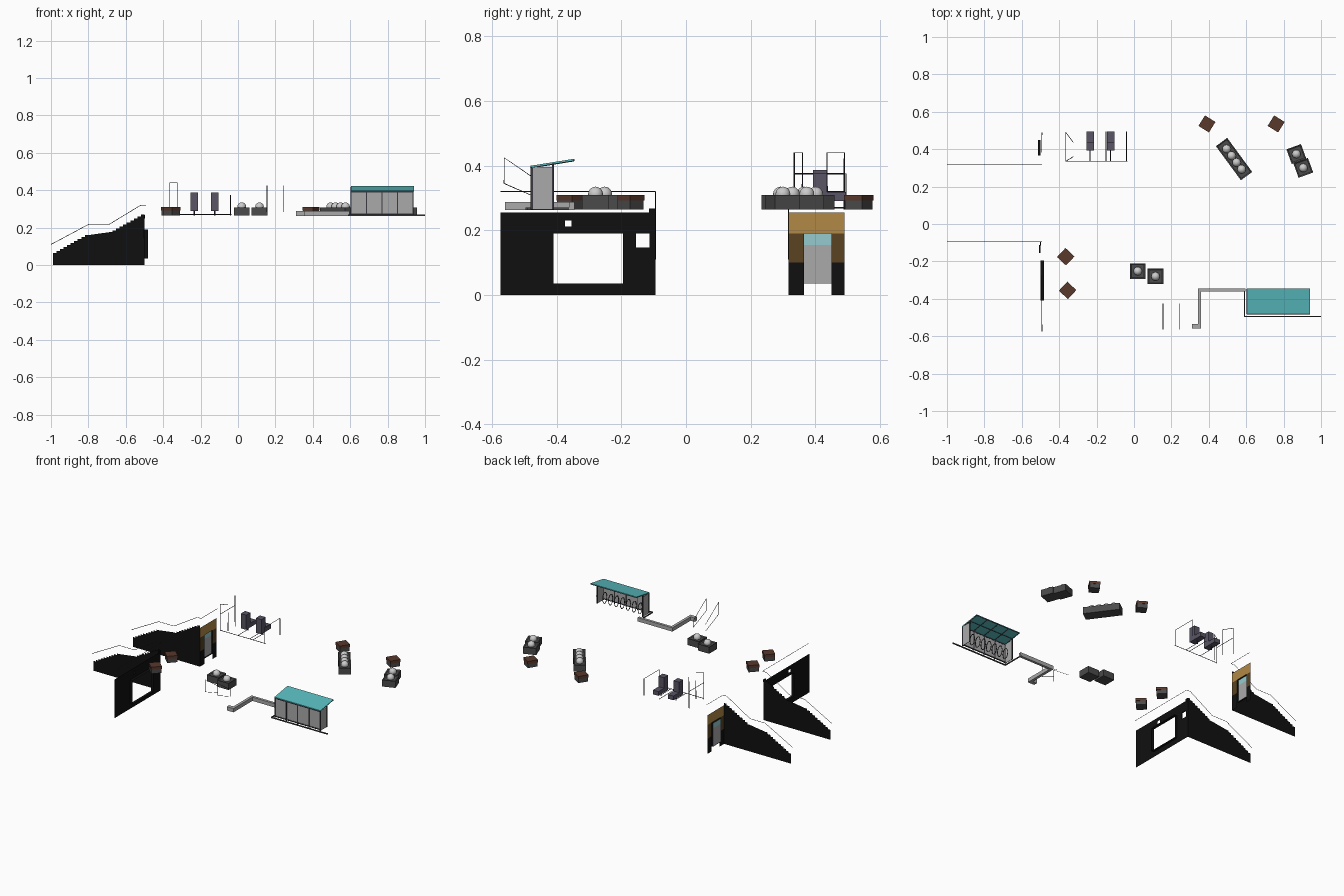
import bpy, bmesh, math
from mathutils import Matrix

if "Cube" in bpy.data.objects:
    bpy.data.objects.remove(bpy.data.objects["Cube"])

FLOOR = 0.265


def mat(name, r, g, b):
    m = bpy.data.materials.new(name)
    m.diffuse_color = (r, g, b, 1)
    m.use_nodes = True
    m.node_tree.nodes["Principled BSDF"].inputs["Base Color"].default_value = m.diffuse_color
    return m


BLACK = mat("black", .005, .005, .005)
ORANGE = mat("orange", .45, .25, .06)
UMBER = mat("umber", .1, .055, .015)
GLASS = mat("teal_glass", .1, .5, .52)
PALE = mat("pale_glass", .3, .6, .62)
STEEL = mat("dark_steel", .04, .04, .05)
STONE = mat("dark_stone", .07, .07, .07)
WOOD = mat("brown_wood", .1, .04, .025)
PAD = mat("grey_violet", .1, .09, .13)
GREY = mat("light_grey", .4, .4, .4)


def finish(name, bm, m=None):
    me = bpy.data.meshes.new(name)
    bm.to_mesh(me)
    bm.free()
    ob = bpy.data.objects.new(name, me)
    bpy.context.collection.objects.link(ob)
    if m:
        me.materials.append(m)
    return ob


def box(name, x0, x1, y0, y1, z0, z1, m=None):
    bm = bmesh.new()
    bmesh.ops.create_cube(bm, size=1, matrix=Matrix.Translation(((x0+x1)/2, (y0+y1)/2, (z0+z1)/2))
                          @ Matrix.Diagonal((x1-x0, y1-y0, z1-z0, 1)))
    return finish(name, bm, m)


def polygon(name, pts, m=None):
    bm = bmesh.new()
    bm.faces.new([bm.verts.new(p) for p in pts])
    return finish(name, bm, m)


def tube(name, pts, r=.002, m=STEEL, closed=False):
    cu = bpy.data.curves.new(name, 'CURVE')
    cu.dimensions = '3D'
    cu.bevel_depth = r
    cu.bevel_resolution = 0
    cu.use_fill_caps = True
    sp = cu.splines.new('POLY')
    sp.points.add(len(pts) - 1)
    for p, q in zip(sp.points, pts):
        p.co = (*q, 1)
    sp.use_cyclic_u = closed
    cu.materials.append(m)
    ob = bpy.data.objects.new(name, cu)
    bpy.context.collection.objects.link(ob)


def turned_box(name, x, y, lx, ly, z0, z1, deg, m, inset=0):
    bm = bmesh.new()
    bmesh.ops.create_cube(bm, size=1, matrix=Matrix.Diagonal((lx, ly, z1-z0, 1)))
    if inset:
        # sunken soil bed inside a raised rim
        bm.normal_update()
        top = [f for f in bm.faces if f.normal.z > .9]
        bmesh.ops.inset_region(bm, faces=top, thickness=inset)
        bmesh.ops.translate(bm, verts=top[0].verts, vec=(0, 0, -.005))
    ob = finish(name, bm, m)
    ob.location = (x, y, (z0+z1)/2)
    ob.rotation_euler.z = math.radians(deg)


def wall(name, x, ys, zs, holes, m):
    # flat wall made of cells, leaving out the (column, row) openings
    bm = bmesh.new()
    for i in range(len(ys) - 1):
        for j in range(len(zs) - 1):
            if (i, j) not in holes:
                bm.faces.new([bm.verts.new((x, ys[a], zs[b])) for a, b in
                              ((i, j), (i+1, j), (i+1, j+1), (i, j+1))])
    bmesh.ops.remove_doubles(bm, verts=bm.verts, dist=1e-5)
    return finish(name, bm, m)


def lip(name, x0, x1, y0, y1, z0, z1):
    # reveal around an opening
    bm = bmesh.new()
    loop = [(y0, z0), (y1, z0), (y1, z1), (y0, z1)]
    a = [bm.verts.new((x0, *p)) for p in loop]
    b = [bm.verts.new((x1, *p)) for p in loop]
    for i in range(4):
        j = (i+1) % 4
        bm.faces.new((a[i], a[j], b[j], b[i]))
    finish(name, bm, BLACK)


# Stair side walls and handrails
for y, yend in ((-.095, -.575), (.317, .49)):
    pts = [(-.5, y, 0), (-.99, y, 0)]
    for xs, zs in ((-.99, .055), (-.69, .165)):
        for i in range(10):
            z = zs + (i+1) * .0105
            pts += [(xs + i*.019, y, z), (xs + (i+1)*.019, y, z)]
    pts[-1] = (-.5, y, pts[-1][2])
    polygon("stair_side", pts, BLACK)
    tube("stair_handrail", [(-1, y, .11), (-.8, y, .217), (-.69, y, .217), (-.52, y, .32),
                            (-.492, y, .32), (-.492, yend, .32)], .0015)

# Underpass wall with large opening and two small ones
wall("underpass_wall", -.5, [-.575, -.41, -.375, -.355, -.195, -.155, -.113, -.095],
     [0, .035, .147, .19, .212, .23, .255],
     {(1, 1), (1, 2), (2, 1), (2, 2), (3, 1), (3, 2), (5, 2), (2, 4)}, BLACK)
box("wall_corner", -.503, -.497, -.115, -.095, .25, .267, BLACK)
lip("large_opening_lip", -.5, -.482, -.41, -.195, .035, .19)
lip("small_opening_lip", -.507, -.5, -.155, -.113, .147, .19)

# Lit doorway
ys = [.317, .365, .45, .49]
wall("doorway_base", -.5, ys, [0, .035, .1], {(1, 0), (1, 1)}, BLACK)
wall("doorway_jambs", -.5, ys, [.1, .19], {(1, 0)}, UMBER)
wall("doorway_head", -.5, ys, [.19, .255], set(), ORANGE)
lip("doorway_lip", -.512, -.5, .365, .45, .035, .19)
wall("door_panel", -.51, [.365, .45], [.035, .155], set(), GREY)
wall("door_light", -.51, [.365, .45], [.155, .19], set(), PALE)

# Brown cube stools
for x, y, a in ((-.365, -.175, -43), (-.355, -.355, -43), (.39, .535, -32), (.76, .535, -32)):
    turned_box("stool_body", x, y, .062, .062, FLOOR, .292, a, STONE)
    turned_box("stool_top", x, y, .066, .066, .292, .31, a, WOOD)


# Planters with round shrubs
def planter(x, y, length, width, deg, n):
    turned_box("planter", x, y, length, width, FLOOR, .309, deg, STONE, .01)
    c, s = math.cos(math.radians(deg)), math.sin(math.radians(deg))
    for i in range(n):
        t = (i - (n-1)/2) * .045
        bm = bmesh.new()
        bmesh.ops.create_uvsphere(bm, u_segments=16, v_segments=10, radius=.023,
                                  matrix=Matrix.Translation((x + t*c, y + t*s, .312)))
        for f in bm.faces:
            f.smooth = True
        finish("shrub", bm)


planter(.02, -.252, .083, .083, 0, 1)
planter(.115, -.28, .083, .083, 0, 1)
planter(.535, .347, .226, .075, -53.7, 4)
planter(.868, .374, .083, .083, 20, 1)
planter(.905, .30, .083, .083, 20, 1)

# Exercise seats
for x in (-.235, -.125):
    box("exercise_back", x-.02, x+.02, .393, .437, .29, .387, PAD)
    box("exercise_seat", x-.02, x+.02, .437, .495, .29, .318, PAD)
    tube("exercise_leg", [(x, .44, FLOOR), (x, .44, .295)], .004)
    tube("exercise_foot", [(x, .335, .27), (x, .44, .27)], .002)

# Exercise frames
for x in (-.04, -.15):
    tube("exercise_frame", [(x, .335, FLOOR), (x, .335, .375), (x, .495, .375), (x, .495, FLOOR)]
         if x > -.1 else [(x, .335, .27), (x, .495, .27)])
tube("exercise_base_bar", [(-.365, .335, .27), (-.035, .335, .27)])
tube("pull_up_front", [(-.365, .335, FLOOR), (-.365, .335, .44), (-.325, .36, .44), (-.325, .36, FLOOR)])
tube("pull_up_back", [(-.365, .49, FLOOR), (-.365, .49, .44), (-.325, .437, .44), (-.325, .437, FLOOR)])
tube("pull_up_side", [(-.365, .335, .375), (-.365, .49, .375)])

# Sloping rails of the small steps
for x in (.155, .245):
    tube("step_rail", [(x, -.563, .345), (x, -.563, .425), (x, -.425, .33), (x, -.425, .285)],
         .0015, closed=True)

# Low stone bench wall
for x0, x1, y0, y1 in ((.31, .359, -.56, -.535), (.341, .359, -.535, -.345), (.359, .595, -.362, -.345)):
    box("bench_wall", x0, x1, y0, y1, FLOOR-.002, .288, GREY)

# Kerb around the shelter
box("kerb_side", .588, .593, -.497, -.345, .263, .27, STONE)
box("kerb_front", .588, 1, -.497, -.491, .263, .27, STONE)

# Bike shelter: glass panels, posts, sloping roof and hoops
XS = [.605 + i*.0828 for i in range(5)]


def roof_z(y):
    return .395 + (y + .48) * .16


box("shelter_back_glass", .605, .936, -.477, -.474, .272, .392, GREY)
for x in (XS[0], XS[-1]):
    box("shelter_side_glass", x-.0015, x+.0015, -.477, -.412, .265, .396, GREY)
    box("shelter_front_post", x-.003, x+.003, -.415, -.409, FLOOR, .404, STEEL)
for x in XS:
    box("shelter_post", x-.003, x+.003, -.481, -.473, FLOOR, .393, STEEL)
    tube("roof_rib", [(x, y, roof_z(y)) for y in (-.48, -.347)], .003)
for z in (.272, .391):
    box("shelter_rail", .605, .936, -.48, -.473, z-.003, z+.003, STEEL)
for y in (-.48, -.412, -.347):
    tube("roof_beam", [(x, y, roof_z(y)) for x in (.603, .94)], .003)
bm = bmesh.new()
lo, hi = [[bm.verts.new((x, y, roof_z(y) + d)) for x, y in
           ((.603, -.482), (.94, -.482), (.94, -.345), (.603, -.345))] for d in (0, .005)]
bm.faces.new(lo[::-1])
bm.faces.new(hi)
for i in range(4):
    j = (i+1) % 4
    bm.faces.new((lo[i], lo[j], hi[j], hi[i]))
finish("shelter_roof", bm, GLASS)
for i in range(7):
    x = .64 + i*.043
    tube("bike_hoop", [(x, -.435 + .022*math.cos(t*math.pi/6), .302 + .036*math.sin(t*math.pi/6))
                       for t in range(12)], .0025, closed=True)

# Turn the tubes into meshes
bpy.ops.object.select_all(action='DESELECT')
for ob in bpy.data.objects:
    if ob.type == 'CURVE':
        ob.select_set(True)
        bpy.context.view_layer.objects.active = ob
bpy.ops.object.convert(target='MESH')
